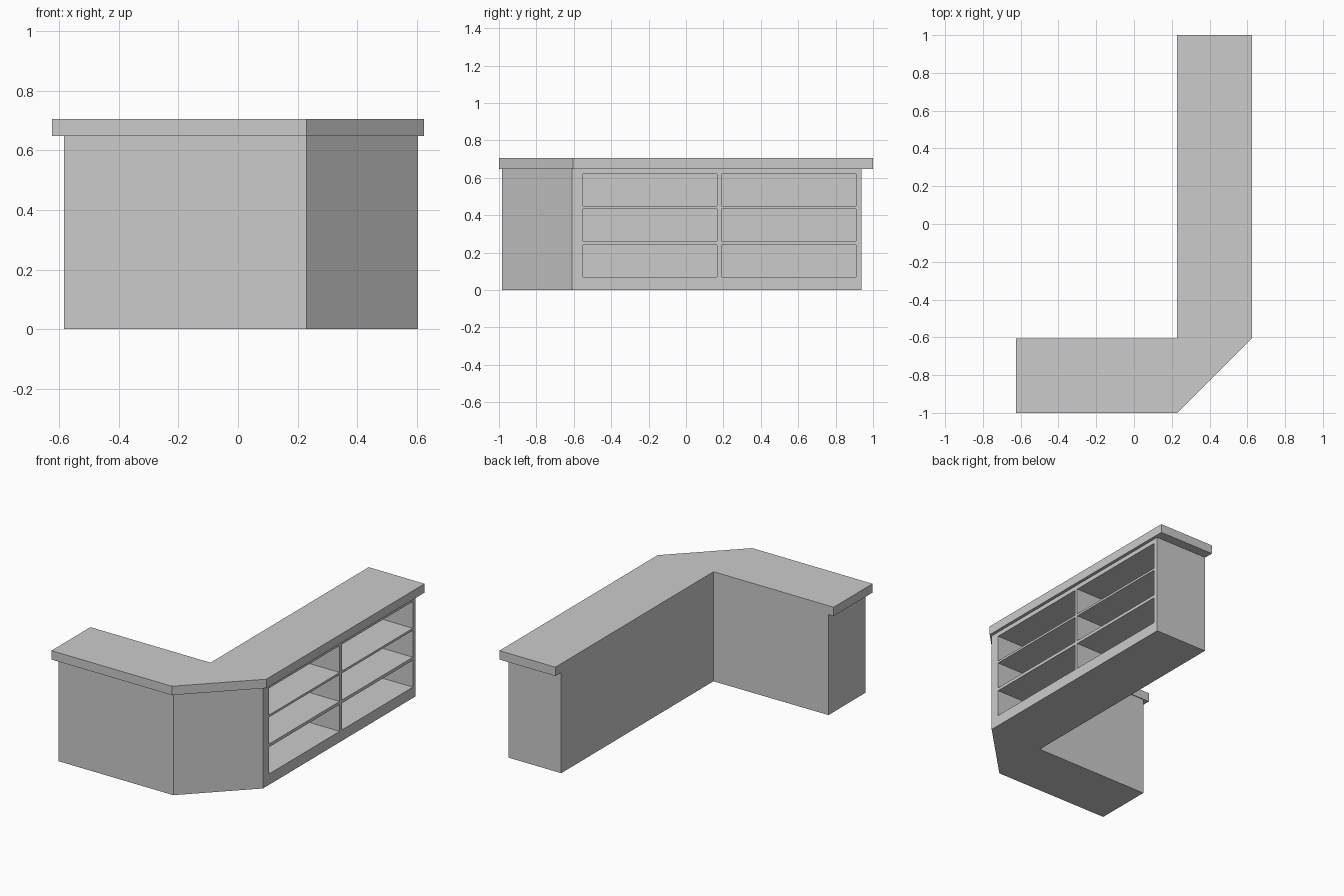
import bpy, bmesh

if "Cube" in bpy.data.objects:
    bpy.data.objects.remove(bpy.data.objects["Cube"])


def prism(name, outline, z0, z1):
    """Extrude a flat counter-clockwise outline from z0 to z1."""
    bm = bmesh.new()
    base = bm.faces.new([bm.verts.new((x, y, z0)) for x, y in outline])
    ext = bmesh.ops.extrude_face_region(bm, geom=[base], use_keep_orig=True)
    for v in ext["geom"]:
        if isinstance(v, bmesh.types.BMVert):
            v.co.z = z1
    bmesh.ops.recalc_face_normals(bm, faces=bm.faces)
    mesh = bpy.data.meshes.new(name)
    bm.to_mesh(mesh)
    bm.free()
    obj = bpy.data.objects.new(name, mesh)
    bpy.context.collection.objects.link(obj)
    return obj


def cut(obj, cutter):
    """Subtract the cutter, bake the result and delete the cutter."""
    cutter.hide_render = True
    mod = obj.modifiers.new("cut", "BOOLEAN")
    mod.operation = "DIFFERENCE"
    mod.solver = "EXACT"
    mod.object = cutter
    bpy.context.view_layer.objects.active = obj
    bpy.ops.object.modifier_apply(modifier=mod.name)
    bpy.data.objects.remove(cutter)


# L-shaped counter body with a chamfered outer corner
body = prism("counter_body", [(-0.585, -0.985), (0.23, -0.985), (0.605, -0.61),
                              (0.605, 0.938), (0.23, 0.938), (0.23, -0.607),
                              (-0.585, -0.61)], 0, 0.648)

# Two columns by three rows of open shelves on the long outer side
for y0, y1 in ((-0.55, 0.167), (0.19, 0.91)):
    for z0 in (0.07, 0.262, 0.448):
        box = [(0.3, y0), (0.7, y0), (0.7, y1), (0.3, y1)]
        cut(body, prism("shelf_cutter", box, z0, z0 + 0.172))

# Overhanging worktop
prism("worktop", [(-0.625, -1), (0.23, -1), (0.625, -0.605), (0.625, 1),
                  (0.228, 1), (0.228, -0.605), (-0.625, -0.605)], 0.648, 0.705)
